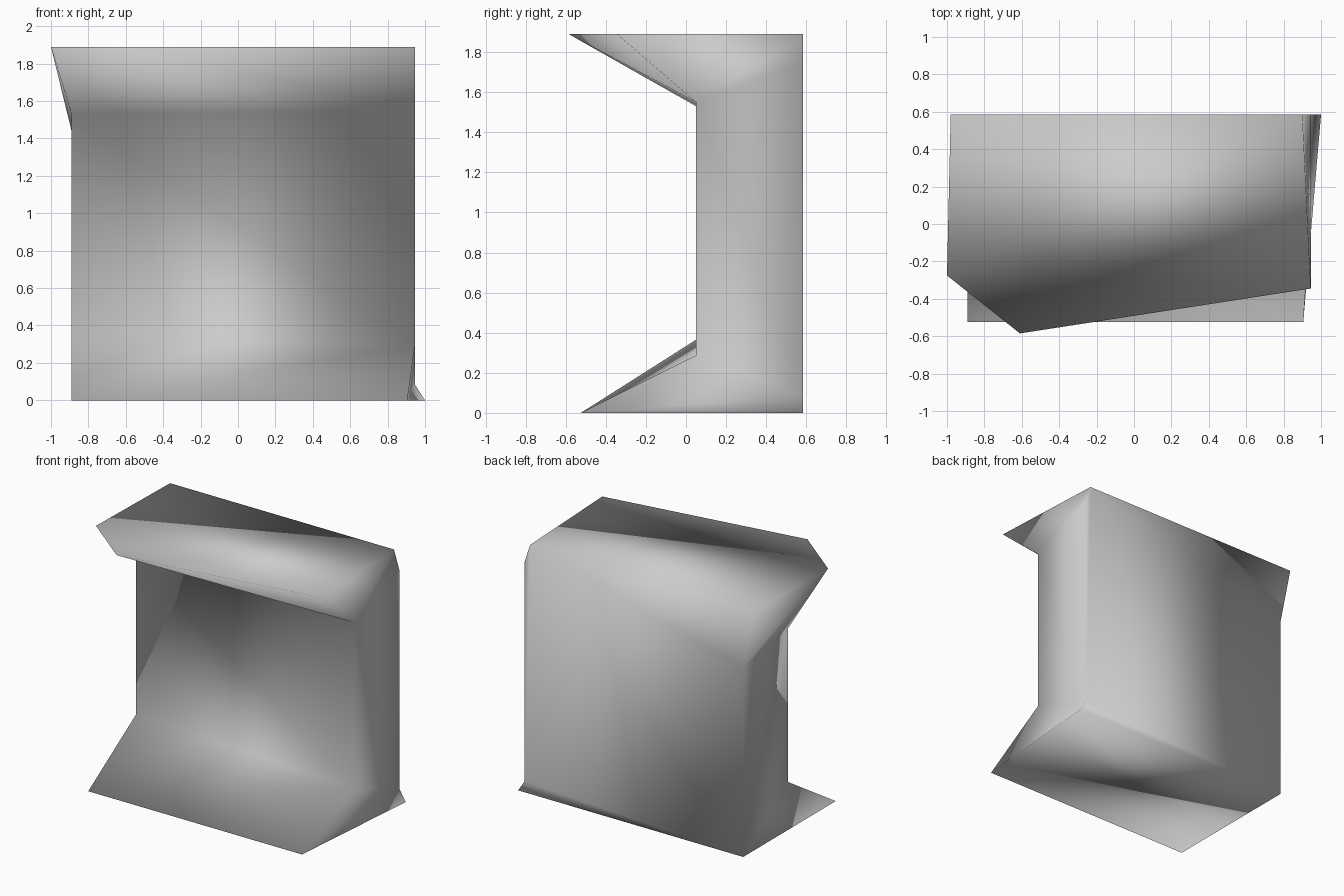
import bpy
import bmesh

default_cube = bpy.data.objects.get("Cube")
if default_cube:
    bpy.data.objects.remove(default_cube, do_unlink=True)

# Shared planes of the block
LEFT, RIGHT = -0.89, 0.945
FRONT_WALL, BACK = 0.05, 0.585
TOP = 1.89

corners = {
    # rim of the overhanging top
    "top_back_west": (-0.98, BACK, TOP),
    "top_side_west": (-1.0, -0.275, TOP),
    "top_front_west": (-0.61, -0.585, TOP),
    "top_front_east": (RIGHT, -0.345, TOP),
    "top_back_east": (0.9, BACK, TOP),
    # recessed front wall
    "wall_high_west": (LEFT, FRONT_WALL, 1.53),
    "wall_high_east": (RIGHT, FRONT_WALL, 1.55),
    "wall_low_west": (LEFT, FRONT_WALL, 0.365),
    "wall_low_east": (RIGHT, FRONT_WALL, 0.287),
    # back edges
    "back_high_west": (LEFT, BACK, 1.44),
    "back_high_east": (RIGHT, BACK, 1.75),
    "back_low_east": (RIGHT, BACK, 0.085),
    # base
    "base_front_west": (LEFT, -0.525, 0),
    "base_front_east": (0.905, -0.525, 0),
    "base_back_east": (1.0, BACK, 0),
    "base_back_west": (LEFT, BACK, 0),
}

panels = [
    # flat top
    "top_back_west top_side_west top_back_east",
    "top_side_west top_front_east top_back_east",
    "top_side_west top_front_west top_front_east",
    # underside of the overhang
    "top_side_west wall_high_west top_front_west",
    "top_front_west wall_high_west wall_high_east",
    "top_front_west wall_high_east top_front_east",
    # recessed wall and sloping foot
    "wall_high_west wall_low_west wall_low_east wall_high_east",
    "wall_low_west base_front_west wall_low_east",
    "base_front_west base_front_east wall_low_east",
    # east side
    "top_front_east wall_high_east top_back_east",
    "top_back_east wall_high_east back_high_east",
    "wall_high_east wall_low_east back_low_east back_high_east",
    "wall_low_east base_front_east back_low_east",
    "base_front_east base_back_east back_low_east",
    # west side
    "top_side_west top_back_west back_high_west",
    "top_side_west back_high_west wall_high_west",
    "wall_high_west back_high_west base_back_west wall_low_west",
    "wall_low_west base_back_west base_front_west",
    # back and base
    "top_back_west top_back_east back_high_east back_low_east "
    "base_back_east base_back_west back_high_west",
    "base_front_west base_back_west base_back_east base_front_east",
]

bm = bmesh.new()
verts = {name: bm.verts.new(co) for name, co in corners.items()}
for panel in panels:
    face = bm.faces.new([verts[name] for name in panel.split()])
    face.smooth = True
bmesh.ops.recalc_face_normals(bm, faces=bm.faces[:])

mesh = bpy.data.meshes.new("notched_block")
bm.to_mesh(mesh)
bm.free()
block = bpy.data.objects.new("notched_block", mesh)
bpy.context.collection.objects.link(block)

# Plain grey finish
grey = bpy.data.materials.new("plain_grey")
grey.use_nodes = True
colour = (0.6, 0.6, 0.6, 1.0)
grey.diffuse_color = colour
grey.node_tree.nodes["Principled BSDF"].inputs["Base Color"].default_value = colour
mesh.materials.append(grey)
